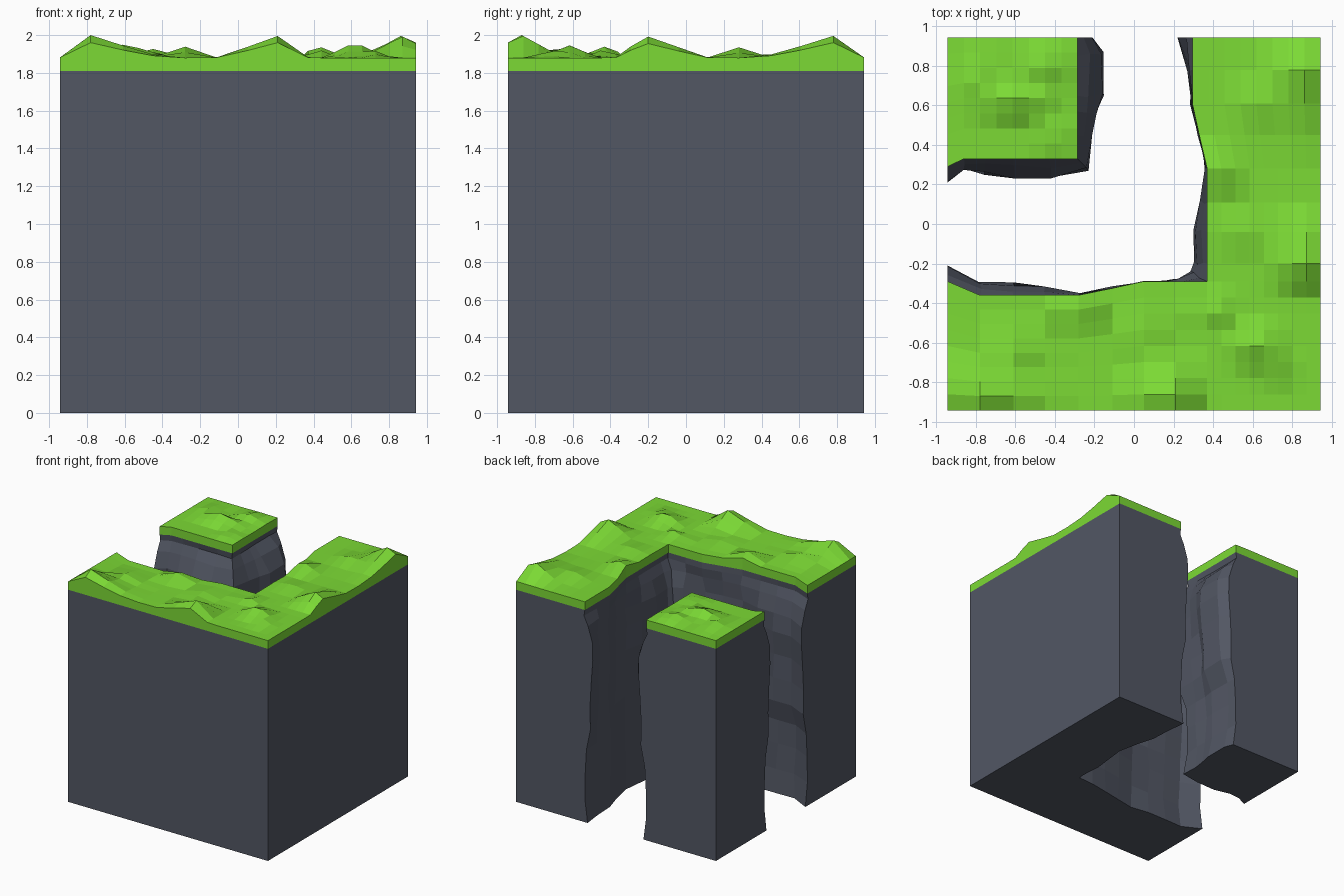
import bpy, bmesh, random

if "Cube" in bpy.data.objects:
    bpy.data.objects.remove(bpy.data.objects["Cube"])
random.seed(4)

H = 0.943          # half width of the square tile
RIM = 1.81         # where rock meets grass


def material(name, rgb):
    m = bpy.data.materials.new(name)
    m.diffuse_color = (*rgb, 1)
    m.use_nodes = True
    m.node_tree.nodes["Principled BSDF"].inputs["Base Color"].default_value = m.diffuse_color
    return m


GREEN = material("grass_green", (0.2, 0.70, 0.035))
ROCK = material("slate_rock", (0.085, 0.095, 0.127))


def finish(name, bm, mat):
    bmesh.ops.remove_doubles(bm, verts=bm.verts, dist=0.002)
    bmesh.ops.recalc_face_normals(bm, faces=bm.faces)
    me = bpy.data.meshes.new(name)
    bm.to_mesh(me)
    bm.free()
    me.materials.append(mat)
    ob = bpy.data.objects.new(name, me)
    bpy.context.collection.objects.link(ob)


def interp(pts, t):
    for (a, va), (b, vb) in zip(pts, pts[1:]):
        if t <= b:
            return va + (vb - va) * max(0, (t - a) / (b - a))
    return pts[-1][1]


# Hillocks: x, y, height, x radius, y radius; mirrored across the diagonal
hills = [(-.78, -.87, .12, .165, .22), (-.61, -.87, .065, .22, .2),
         (.21, -.87, .12, .165, .22), (.05, -.87, .06, .17, .2),
         (-.28, -.43, .06, .17, .15), (.44, -.43, .05, .1, .1),
         (.62, -.62, .085, .17, .13), (.72, -.72, .05, .1, .1),
         (-.62, -.65, .05, .2, .2), (.05, -.55, .03, .15, .2)]
hills += [(-y, -x, h, ry, rx) for x, y, h, rx, ry in hills]
hills += [(-.6, .62, .085, .25, .12), (-.45, .8, .05, .18, .15),
          (-.78, .72, .04, .15, .2), (-.4, .45, .04, .12, .1)]


def height(x, y):
    h = max(p[2] * max(0, 1 - abs(x - p[0]) / p[3]) * max(0, 1 - abs(y - p[1]) / p[4])
            for p in hills)
    return 1.88 + h


def patch(bm, n, m, where):
    """Grid of (n+1) x (m+1) points on the terrain."""
    g = []
    for i in range(n + 1):
        row = []
        for j in range(m + 1):
            x, y = where(i, j / m)
            row.append(bm.verts.new((x, y, height(x, y))))
        g.append(row)
    for i in range(n):
        for j in range(m):
            bm.faces.new((g[i][j], g[i + 1][j], g[i + 1][j + 1], g[i][j + 1]))


def skirt(bm):
    """Drop the open rim of the grass down to the rock."""
    bmesh.ops.remove_doubles(bm, verts=bm.verts, dist=0.002)
    rim = [e for e in bm.edges if e.is_boundary]
    new = bmesh.ops.extrude_edge_only(bm, edges=rim)["geom"]
    for v in new:
        if isinstance(v, bmesh.types.BMVert):
            v.co.z = RIM


# Cliff stations: grass rim x, y and widest rock x, y
l_cliff = [(-H, -.29, -H, -.21), (-.78, -.36, -.78, -.295), (-.61, -.36, -.61, -.30),
           (-.45, -.36, -.45, -.325), (-.28, -.36, -.28, -.36), (-.11, -.325, -.11, -.34),
           (.05, -.29, .05, -.31), (.21, -.29, .21, -.285), (.37, -.29, .29, -.25),
           (.37, -.2, .305, -.2), (.37, -.04, .305, -.04), (.37, .11, .33, .11),
           (.37, .28, .37, .28), (.33, .45, .35, .45), (.295, .61, .30, .61),
           (.295, .78, .28, .78), (.295, H, .22, H)]
pillar_cliff = [(-H, .29, -H, .21), (-.86, .33, -.86, .28), (-.75, .33, -.75, .26),
                (-.61, .33, -.61, .225), (-.43, .33, -.43, .225), (-.285, .33, -.23, .28),
                (-.285, .45, -.21, .45), (-.285, .57, -.19, .57), (-.285, .65, -.15, .65),
                (-.285, .85, -.15, .87), (-.285, H, -.21, H)]

# Bulge of the rock face at each level
levels = [(0, .35), (.2, 0), (.42, .05), (.62, .2), (.8, .7), (1.0, .65), (1.2, .8),
          (1.4, 1), (1.55, .95), (1.68, .4), (1.76, -.1), (RIM, 0)]


def rock(name, cliff, corners):
    """Loft the footprint upward, wobbling only the cliff stations."""
    bm = bmesh.new()
    rings = []
    for z, w in levels:
        ring = []
        for k, (gx, gy, rx, ry) in enumerate(cliff):
            free = 0 < k < len(cliff) - 1 and z < 1.75
            j = 0.012 if free else 0
            ring.append(bm.verts.new((gx + (rx - gx) * w + random.uniform(-j, j),
                                      gy + (ry - gy) * w + random.uniform(-j, j), z)))
        ring += [bm.verts.new((x, y, z)) for x, y in corners]
        rings.append(ring)
    n = len(rings[0])
    for a, b in zip(rings, rings[1:]):
        for i in range(n):
            k = (i + 1) % n
            bm.faces.new((a[i], a[k], b[k], b[i]))
    bm.faces.new(rings[0])
    bm.faces.new(rings[-1])
    finish(name, bm, ROCK)


rock("corner_cliff_rock", l_cliff, [(H, H), (H, -H), (-H, -H)])
rock("pillar_rock", pillar_cliff, [(-H, H)])

# Grass on the L-shaped cliff: front strip with corner, then right strip
bm = bmesh.new()
front_edge = [(c[0], c[1]) for c in l_cliff[:9]]
front_edge += [(.37 + (H - .37) * i / 8, -.29) for i in range(1, 9)]
right_edge = [(c[0], c[1]) for c in l_cliff[8:]]
patch(bm, 16, 8, lambda i, t: (front_edge[i][0], -H + (front_edge[i][1] + H) * t))
patch(bm, 8, 8, lambda i, t: (right_edge[i][0] + (H - right_edge[i][0]) * t, right_edge[i][1]))
skirt(bm)
finish("corner_cliff_grass", bm, GREEN)

# Grass on the pillar
bm = bmesh.new()
pillar_edge = [(-H, .29), (-.86, .33), (-.285, .33)]


def pillar_point(i, t):
    x = -H + (H - .285) * i / 8
    y0 = interp(pillar_edge, x)
    return x, y0 + (H - y0) * t


patch(bm, 8, 8, pillar_point)
skirt(bm)
finish("pillar_grass", bm, GREEN)
